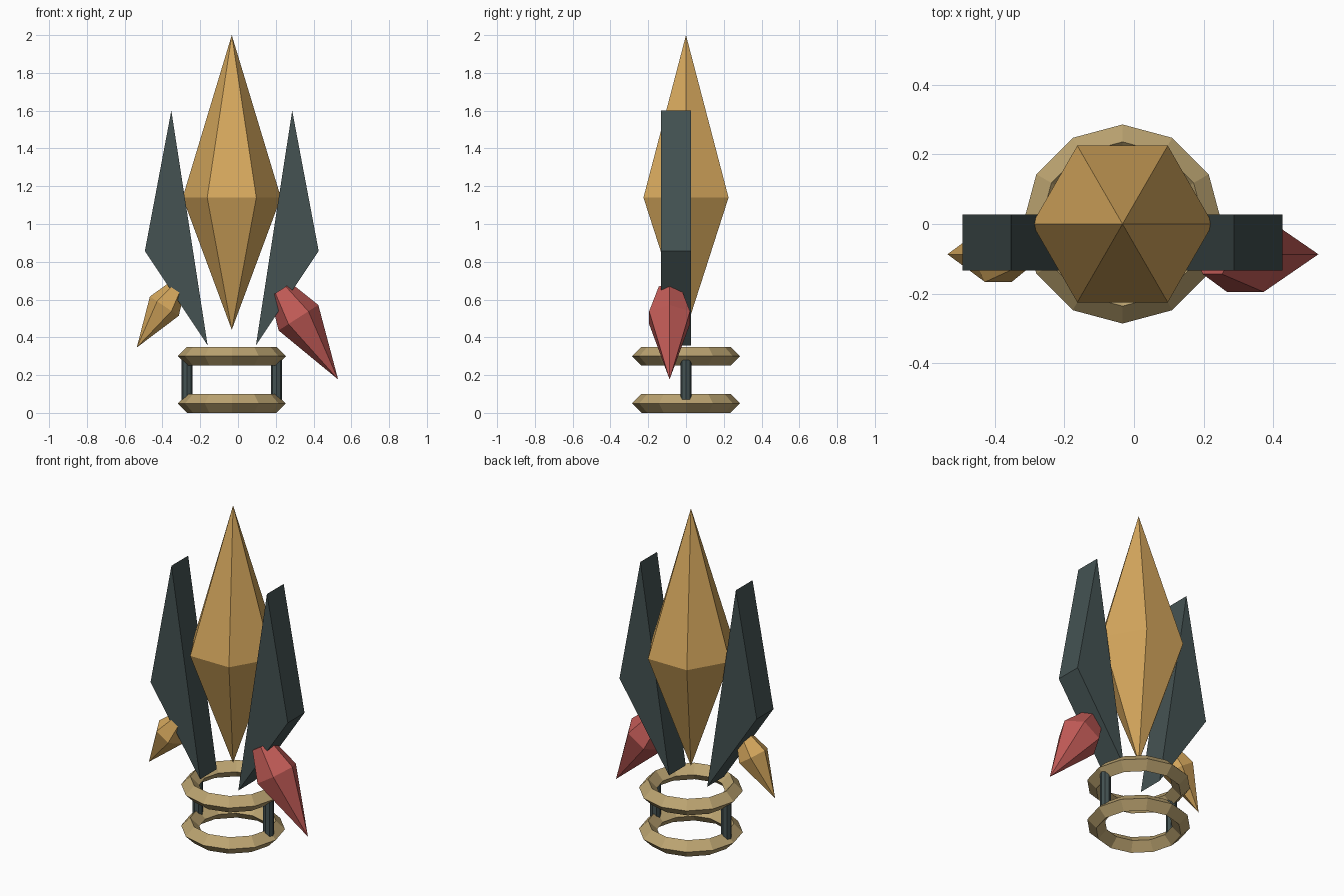
import bpy, bmesh, math
from mathutils import Vector, Matrix

cube = bpy.data.objects.get("Cube")
if cube:
    bpy.data.objects.remove(cube, do_unlink=True)

AXIS = -0.033  # x of the vertical symmetry axis


def material(name, rgb):
    mat = bpy.data.materials.new(name)
    mat.use_nodes = True
    mat.diffuse_color = (*rgb, 1)
    mat.node_tree.nodes["Principled BSDF"].inputs["Base Color"].default_value = (*rgb, 1)
    return mat


gold = material("amber gold", (0.67, 0.39, 0.11))
brass = material("pale brass", (0.50, 0.37, 0.165))
slate = material("dark slate", (0.058, 0.085, 0.085))
red = material("dusty red", (0.54, 0.105, 0.095))


def finish(name, bm, mat, matrix=Matrix()):
    bm.transform(matrix)
    bmesh.ops.recalc_face_normals(bm, faces=bm.faces)
    mesh = bpy.data.meshes.new(name)
    bm.to_mesh(mesh)
    bm.free()
    mesh.materials.append(mat)
    obj = bpy.data.objects.new(name, mesh)
    bpy.context.collection.objects.link(obj)
    return obj


def lathe(name, profile, sides, mat, matrix, closed=False):
    """Revolve (radius, height) points; zero radius is a tip, open ends get caps."""
    bm = bmesh.new()
    rings = []
    for r, h in profile:
        count = sides if r else 1
        rings.append([bm.verts.new((r * math.cos(math.tau * i / sides),
                                    r * math.sin(math.tau * i / sides), h))
                      for i in range(count)])
    pairs = list(zip(rings, rings[1:]))
    if closed:
        pairs.append((rings[-1], rings[0]))
    for a, b in pairs:
        for i in range(sides):
            j = (i + 1) % sides
            corners = [a[i % len(a)], a[j % len(a)], b[j % len(b)], b[i % len(b)]]
            bm.faces.new(list(dict.fromkeys(corners)))
    if not closed:
        for ring in (rings[0], rings[-1]):
            if len(ring) > 2:
                bm.faces.new(ring)
    return finish(name, bm, mat, matrix)


def at(x, y, z):
    return Matrix.Translation((x, y, z))


# Large central crystal
lathe("central_crystal", [(0, 0.44), (0.26, 1.14), (0, 2.0)], 6, gold, at(AXIS, 0, 0))

# Base rings with a diamond cross-section
for name, z in (("lower_ring", 0.05), ("upper_ring", 0.30)):
    section = [(0.286, 0), (0.236, 0.05), (0.186, 0), (0.236, -0.05)]
    lathe(name, section, 12, brass, at(AXIS, 0, z), closed=True)

# Posts and blades on both sides
for side, label in ((1, "left"), (-1, "right")):
    lathe(label + "_post", [(0.03, 0.07), (0.03, 0.29)], 8, slate,
          at(AXIS + side * 0.237, 0, 0))
    bm = bmesh.new()
    outline = [(0.32, 1.6), (0.46, 0.857), (0.128, 0.358)]
    face = bm.faces.new([bm.verts.new((side * x, -0.133, z)) for x, z in outline])
    grown = bmesh.ops.extrude_face_region(bm, geom=[face])["geom"]
    bmesh.ops.translate(bm, vec=(0, 0.16, 0),
                        verts=[v for v in grown if isinstance(v, bmesh.types.BMVert)])
    finish(label + "_blade", bm, slate, at(AXIS, 0, 0))


# Small blunt crystals hanging outward from the blades
def shard(name, centre, tip, radius, cap_radius, cap_height, mat):
    centre, tip = Vector(centre), Vector(tip)
    down = tip - centre
    tilt = math.atan2(-down.x, -down.z)
    profile = [(0, -down.length), (radius, 0), (cap_radius, cap_height)]
    lathe(name, profile, 6, mat,
          Matrix.Translation(centre) @ Matrix.Rotation(tilt, 4, "Y"))


shard("left_shard", (0.32, -0.087, 0.504), (0.53, -0.087, 0.177), 0.125, 0.066, 0.175, red)
shard("right_shard", (-0.39, -0.087, 0.565), (-0.536, -0.087, 0.346), 0.092, 0.05, 0.112, gold)
